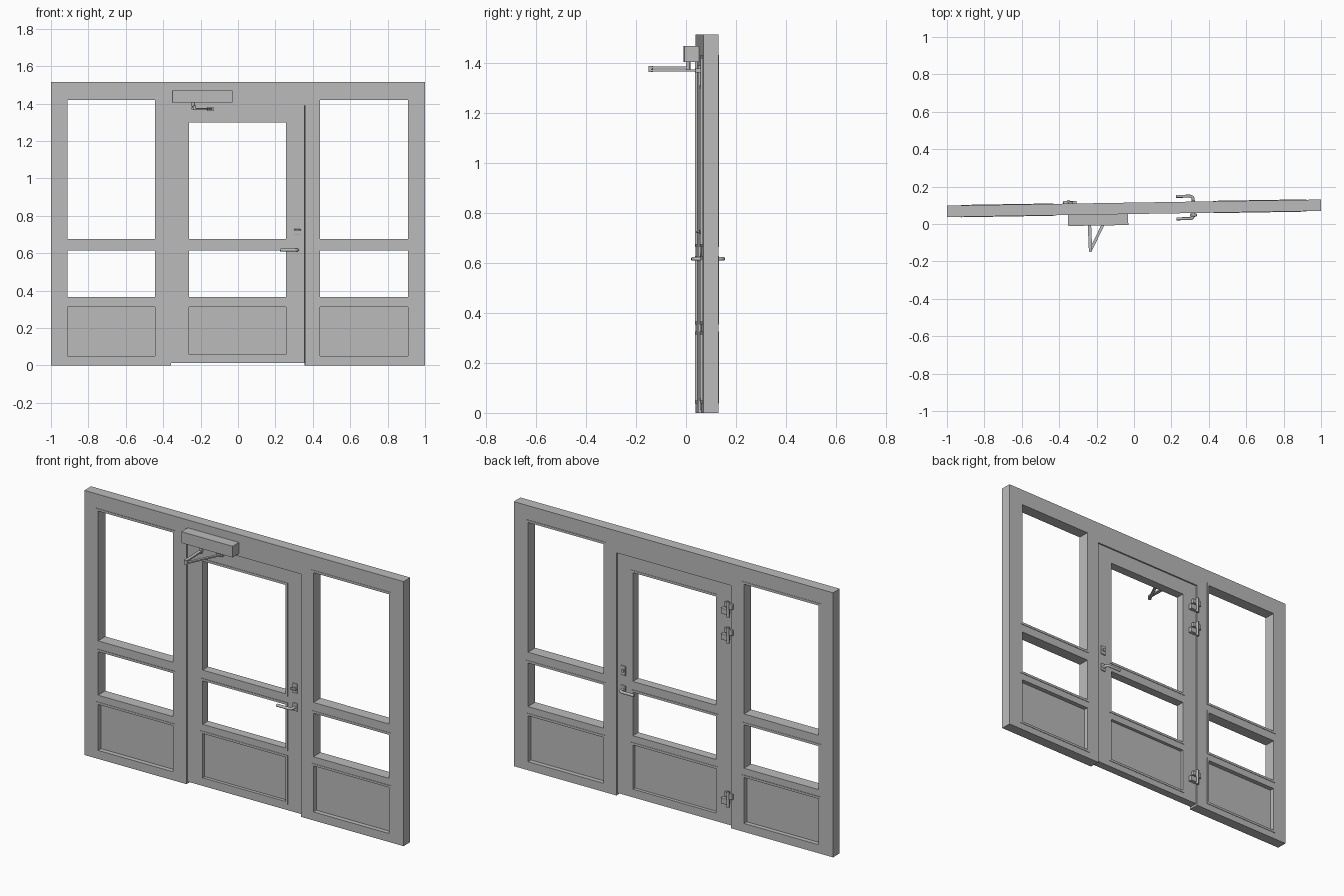
import bpy, bmesh, math
from mathutils import Matrix, Vector

cube = bpy.data.objects.get("Cube")
if cube:
    bpy.data.objects.remove(cube, do_unlink=True)

GREY = (0.5, 0.5, 0.5)
grey = bpy.data.materials.new("plain grey")
grey.use_nodes = True
grey.diffuse_color = (*GREY, 1)
grey.node_tree.nodes["Principled BSDF"].inputs["Base Color"].default_value = (*GREY, 1)

# The whole wall stands turned by one degree; parts are built in its own frame
ROOT = Matrix.Translation((0, 0.084, 0)) @ Matrix.Rotation(math.radians(0.93), 4, 'Z')
WALL, LEAF, PANEL = 0.061, 0.046, 0.014


def add(name, data):
    data.materials.append(grey)
    ob = bpy.data.objects.new(name, data)
    bpy.context.collection.objects.link(ob)
    ob.matrix_world = ROOT
    return ob


def mesh(name, bm):
    bmesh.ops.recalc_face_normals(bm, faces=bm.faces)
    me = bpy.data.meshes.new(name)
    bm.to_mesh(me)
    bm.free()
    return add(name, me)


def box(name, x, y, z, bevel=0):
    bm = bmesh.new()
    size = Matrix.Diagonal((x[1] - x[0], y[1] - y[0], z[1] - z[0], 1))
    mid = Matrix.Translation((sum(x) / 2, sum(y) / 2, sum(z) / 2))
    bmesh.ops.create_cube(bm, size=1, matrix=mid @ size)
    ob = mesh(name, bm)
    if bevel:
        mod = ob.modifiers.new("bevel", 'BEVEL')
        mod.width, mod.segments = bevel, 2
    return ob


def rod(name, a, b, radius, sides=16):
    a, b = Vector(a), Vector(b)
    bm = bmesh.new()
    turn = (b - a).to_track_quat('Z', 'Y').to_matrix().to_4x4()
    bmesh.ops.create_cone(bm, cap_ends=True, segments=sides, radius1=radius, radius2=radius,
                          depth=(b - a).length, matrix=Matrix.Translation((a + b) / 2) @ turn)
    for f in bm.faces:
        f.smooth = len(f.verts) == 4
    for e in bm.edges:
        e.smooth = all(len(f.verts) == 4 for f in e.link_faces)
    return mesh(name, bm)


def flat_bar(name, a, b, width, thick):
    a, b = Vector(a), Vector(b)
    d = b - a
    bm = bmesh.new()
    place = Matrix.Translation((a + b) / 2) @ Matrix.Rotation(math.atan2(d.y, d.x), 4, 'Z')
    bmesh.ops.create_cube(bm, size=1, matrix=place @ Matrix.Diagonal((d.length, width, thick, 1)))
    return mesh(name, bm)


def pierced_slab(name, x, z, holes, thick, y=0):
    """Upright slab with rectangular openings (x0, x1, z0, z1)."""
    xs = sorted({*x, *(v for h in holes for v in h[:2])})
    zs = sorted({*z, *(v for h in holes for v in h[2:])})
    bm = bmesh.new()
    grid = {(a, c): bm.verts.new((a, y, c)) for a in xs for c in zs}
    for a, b in zip(xs, xs[1:]):
        for c, d in zip(zs, zs[1:]):
            u, w = (a + b) / 2, (c + d) / 2
            if not any(h[0] < u < h[1] and h[2] < w < h[3] for h in holes):
                bm.faces.new([grid[k] for k in ((a, c), (b, c), (b, d), (a, d))])
    bmesh.ops.delete(bm, geom=[v for v in bm.verts if not v.link_faces], context='VERTS')
    ob = mesh(name, bm)
    mod = ob.modifiers.new("thickness", 'SOLIDIFY')
    mod.thickness, mod.offset = thick, 0
    return ob


def column(x0, x1, top, bottom):
    """Tall window, low window and solid panel stacked in one bay."""
    return [(x0, x1, 0.677, top), (x0, x1, 0.366, 0.615), (x0, x1, bottom, 0.313)]


# Frame with side lights, and the door leaf set back in it
right_bay = column(-0.912, -0.444, 1.42, 0.05)
left_bay = column(0.437, 0.909, 1.42, 0.05)
door_bay = column(-0.262, 0.257, 1.30, 0.06)
doorway = (-0.36, 0.357, 0, 1.39)
pierced_slab("wall_frame", (-1, 1), (0, 1.515), right_bay + left_bay + [doorway], WALL)
pierced_slab("door_leaf", (-0.359, 0.356), (0.012, 1.389), door_bay, LEAF)

# Solid bottom panels and slim beads round every opening
for bay, holes, depth in (("right", right_bay, WALL), ("left", left_bay, WALL),
                          ("door", door_bay, LEAF)):
    x0, x1, z0, z1 = holes[2]
    box(bay + "_panel", (x0, x1), (-PANEL / 2, PANEL / 2), (z0, z1))
    for row, (x0, x1, z0, z1) in zip(("upper", "middle", "lower"), holes):
        w = 0.013
        for side, y in (("front", -depth / 2), ("back", depth / 2)):
            pierced_slab(f"{bay}_{row}_{side}_bead", (x0 - w, x1 + w), (z0 - w, z1 + w),
                         [(x0, x1, z0, z1)], 0.005, y)

# Door closer: body, spindle, two folding arms and foot
box("closer_body", (-0.353, -0.032), (-0.089, -WALL / 2), (1.406, 1.47))
elbow_x, elbow_y = -0.236, -0.222
rod("closer_spindle", (-0.24, -0.072, 1.37), (-0.24, -0.072, 1.406), 0.009)
flat_bar("closer_main_arm", (-0.24, -0.066, 1.384), (elbow_x, elbow_y, 1.384), 0.018, 0.008)
flat_bar("closer_link_arm", (elbow_x, elbow_y, 1.372), (-0.145, -0.04, 1.372), 0.015, 0.008)
rod("closer_elbow", (elbow_x, elbow_y, 1.366), (elbow_x, elbow_y, 1.39), 0.009)
box("closer_foot", (-0.165, -0.13), (-0.044, -LEAF / 2), (1.364, 1.38))

# Lever handles and lock plates on both faces
for side, s in (("front", -1), ("back", 1)):
    face = s * LEAF / 2
    out = face + s * 0.007
    for part, z0, z1 in (("handle_plate", 0.595, 0.64), ("lock_plate", 0.698, 0.752)):
        box(f"{side}_{part}", (0.302, 0.332), sorted((face, out)), (z0, z1), 0.002)
    crv = bpy.data.curves.new(side + "_lever", 'CURVE')
    crv.dimensions, crv.bevel_depth, crv.bevel_resolution = '3D', 0.008, 3
    crv.use_fill_caps = True
    spline = crv.splines.new('POLY')
    path = [(0.317, 0.023), (0.317, 0.048), (0.312, 0.056), (0.302, 0.06), (0.226, 0.06)]
    spline.points.add(len(path) - 1)
    for p, (x, y) in zip(spline.points, path):
        p.co = (x, s * y, 0.617, 1)
    spline.use_smooth = True
    add(side + "_lever", crv)
    rod(side + "_lock_cylinder", (0.317, face, 0.725), (0.317, out + s * 0.006, 0.725), 0.009)
box("front_thumb_turn", (0.299, 0.335), (-0.048, -0.034), (0.721, 0.729), 0.002)

# Three knuckle hinges on the back
back = WALL / 2
for i, z in enumerate((1.255, 1.107, 0.168)):
    n = f"hinge_{i + 1}"
    rod(n + "_knuckle", (-0.35, back + 0.013, z - 0.045), (-0.35, back + 0.013, z + 0.045), 0.008)
    box(n + "_frame_leaf", (-0.378, -0.35), (back, back + 0.014), (z + 0.002, z + 0.034), 0.002)
    box(n + "_door_leaf", (-0.35, -0.306), (LEAF / 2, back + 0.014), (z - 0.034, z - 0.002), 0.002)
    box(n + "_door_lug", (-0.35, -0.325), (LEAF / 2, back + 0.01), (z + 0.01, z + 0.036), 0.002)
